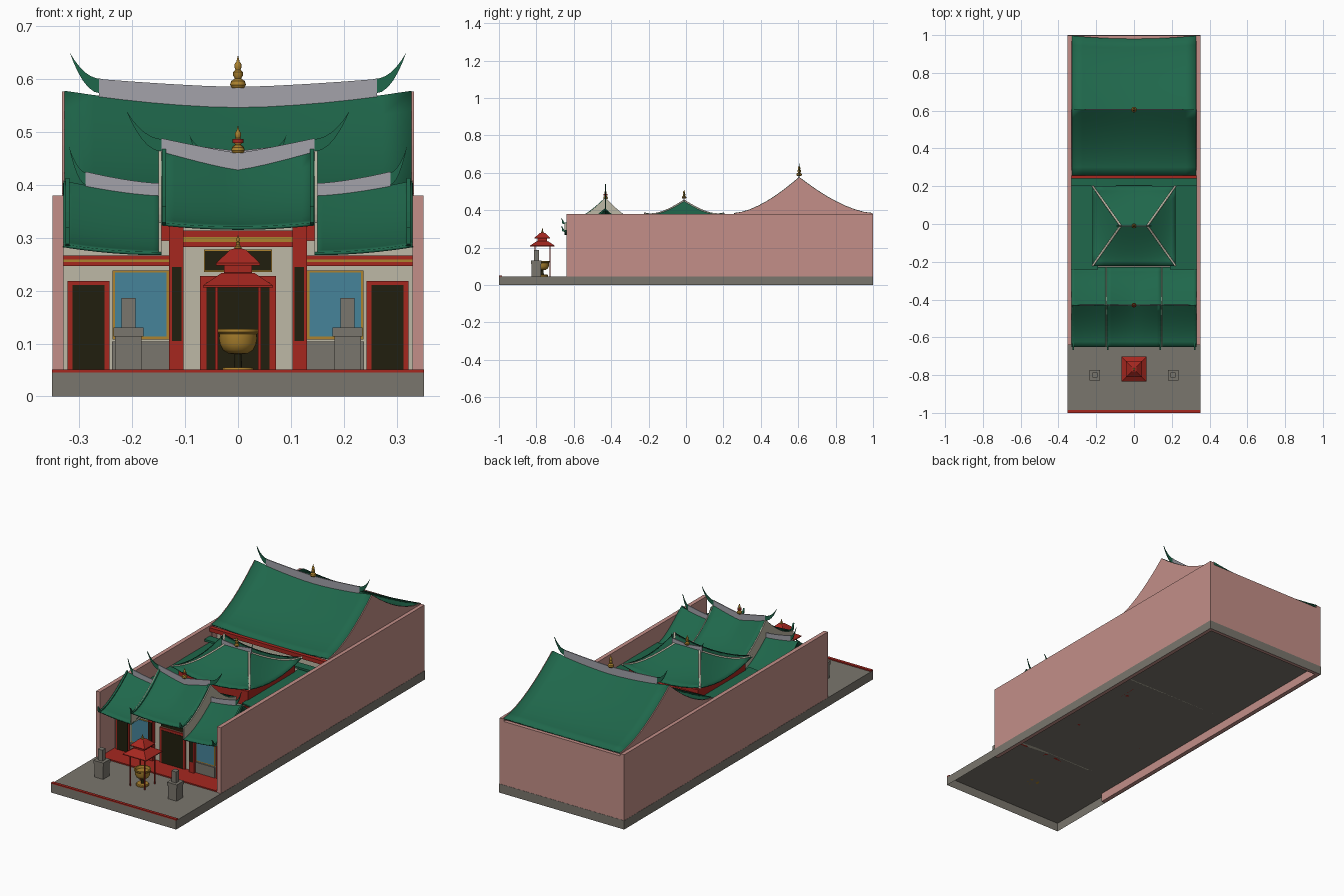
import bpy, bmesh, math
from mathutils import Vector

if "Cube" in bpy.data.objects:
    bpy.data.objects.remove(bpy.data.objects["Cube"], do_unlink=True)


def material(name, rgb):
    m = bpy.data.materials.new(name)
    m.use_nodes = True
    lin = [(c / 255 / 12.92) if c < 11 else ((c / 255 + 0.055) / 1.055) ** 2.4 for c in rgb]
    m.diffuse_color = (*lin, 1)
    m.node_tree.nodes["Principled BSDF"].inputs["Base Color"].default_value = (*lin, 1)
    return m


GREEN = material("roof green", (31, 103, 75))
RED = material("lacquer red", (166, 39, 31))
BEIGE = material("plaster beige", (190, 184, 166))
PINK = material("wall pink", (195, 143, 136))
STONE = material("stone grey", (122, 118, 109))
PALE = material("ridge pale grey", (163, 162, 170))
GOLD = material("gold", (172, 130, 46))
BLUE = material("window blue", (70, 132, 154))
DARK = material("opening dark", (33, 31, 14))
smooth = []


def add(name, bm, mat, soft=False):
    bmesh.ops.remove_doubles(bm, verts=bm.verts, dist=1e-5)
    bmesh.ops.recalc_face_normals(bm, faces=bm.faces)
    me = bpy.data.meshes.new(name)
    bm.to_mesh(me)
    bm.free()
    me.materials.append(mat)
    ob = bpy.data.objects.new(name, me)
    bpy.context.collection.objects.link(ob)
    if soft:
        smooth.append(ob)
    return ob


def box(name, x, y, z, mat, hollow=False):
    """Box from (min, max) pairs; a hollow one is open underneath."""
    bm = bmesh.new()
    bmesh.ops.create_cube(bm, size=1)
    for v in bm.verts:
        v.co = [a + (b - a) * (c + 0.5) for (a, b), c in zip((x, y, z), v.co)]
    if hollow:
        bm.normal_update()
        bmesh.ops.delete(bm, geom=[f for f in bm.faces if f.normal.z < -.5], context="FACES_ONLY")
    return add(name, bm, mat)


def pair(name, x, y, z, mat):
    """Box on the left and its mirror on the right."""
    box("left_" + name, x, y, z, mat)
    box("right_" + name, (-x[1], -x[0]), y, z, mat)


def plate(name, pts, axis, at, thick, mat):
    """Outline extruded along x (points are y, z) or along y (points are x, z)."""
    bm = bmesh.new()
    place = (lambda p, d: (d, *p)) if axis == "x" else (lambda p, d: (p[0], d, p[1]))
    f = bm.faces.new([bm.verts.new(place(p, at - thick / 2)) for p in pts])
    ext = bmesh.ops.extrude_face_region(bm, geom=[f])["geom"]
    step = Vector((thick, 0, 0) if axis == "x" else (0, thick, 0))
    bmesh.ops.translate(bm, vec=step, verts=[g for g in ext if isinstance(g, bmesh.types.BMVert)])
    return add(name, bm, mat)


def loft(name, rings, mat, closed=True, soft=True):
    bm = bmesh.new()
    vs = [[bm.verts.new(p) for p in r] for r in rings]
    n = len(rings[0])
    for a, b in zip(vs, vs[1:]):
        for i in range(n if closed else n - 1):
            j = (i + 1) % n
            bm.faces.new((a[i], a[j], b[j], b[i]))
    return add(name, bm, mat, soft)


def lathe(name, profile, x, y, z, mat, sides=16):
    turns = [math.tau * i / sides for i in range(sides)]
    return loft(name, [[(x + r * math.cos(a), y + r * math.sin(a), z + h) for a in turns]
                       for r, h in profile], mat)


def finial(name, y, z, s):
    shape = [(0, 0), (.012, 0), (.015, .006), (.013, .013), (.006, .018), (.009, .023), (.009, .03),
             (.005, .034), (.007, .04), (.006, .046), (.003, .05), (0, .062)]
    lathe(name, [(r * s, h * s) for r, h in shape], 0, y, z, GOLD)


def thicken(ob, t):
    m = ob.modifiers.new("thickness", "SOLIDIFY")
    m.thickness = t
    m.offset = 0


def slope(top, eave, t, p=1.6):
    return eave + (top - eave) * (1 - t) ** p


def roof(name, xs, ys, top, eave, flare=0):
    """Sagging two-sided roof; ys = front eave, ridge, back eave; top and eave depend on x."""
    front, mid, back = ys
    cols = []
    for i in range(13):
        x = xs[0] + (xs[1] - xs[0]) * i / 12
        col = []
        for k in range(-8, 9):
            t = abs(k) / 8
            far = front if k < 0 else back + (flare * ((x / .33) ** 2 - 1) if k > 0 else 0)
            col.append((x, mid + (far - mid) * t, slope(top(x), eave(x), t)))
        cols.append(col)
    thicken(loft(name, cols, GREEN, closed=False), .006)


def profile(ys, top, eave, rise=0.0):
    front, mid, back = ys
    return [(mid + ((front if k < 0 else back) - mid) * abs(k) / 8,
             slope(top, eave, abs(k) / 8) + rise) for k in range(-8, 9)]


def gable(name, x, ys, top, eave, low, mat):
    plate(name, [(ys[0], low)] + profile(ys, top, eave, .004) + [(ys[2], low)], "x", x, .005, mat)


def ridge(name, xs, y, low, high):
    pts = [xs[0] + (xs[1] - xs[0]) * i / 8 for i in range(9)]
    plate(name, [(x, low(x)) for x in pts] + [(x, high(x)) for x in reversed(pts)], "y", y, .005, PALE)


def horn(name, side, x, z, dx, dz, root, y):
    """Upswept crescent at a ridge end."""
    ts = [i / 6 for i in range(7)]
    outer = [(x + dx * t ** .75, z - root + (dz + root) * t ** 1.7) for t in ts]
    inner = [(x + dx * t ** .9, z + dz * t ** 2) for t in ts[:-1]]
    plate(name, [(side * a, b) for a, b in outer + inner[::-1]], "y", y, .004, GREEN)


def rib(name, x, ys, top, eave):
    """Raised verge on the front slope, with a curled tip."""
    line = profile(ys, top, eave)[:9]
    tip = [(ys[0] - .016, eave + .035), (ys[0] - .012, eave + .004)]
    plate(name, [(y, z + .008) for y, z in reversed(line)] + tip + line, "x", x, .008, GREEN)


# Platform, open underneath, and enclosing walls
box("platform", (-.352, .352), (-1, 1), (0, .045), STONE, hollow=True)
box("platform_front_trim", (-.352, .352), (-1, -.985), (.045, .051), RED)
box("porch_floor", (-.33, .33), (-.637, -.5), (.045, .051), RED)
pair("boundary_wall", (.33, .351), (-.64, .999), (.001, .38), PINK)
box("back_wall", (-.33, .33), (.98, .999), (.001, .368), PINK)

# Rear hall
YS = (.258, .605, .997)
rear_top = lambda x: .545 + .03 * (abs(x) / .33) ** 1.7
roof("rear_roof", (-.328, .328), YS, rear_top, lambda x: .37 + .012 * (x / .33) ** 2, .017)
ridge("rear_ridge", (-.263, .263), .605, rear_top, lambda x: .585 + .015 * (abs(x) / .263) ** 1.4)
finial("rear_finial", .605, .583, 1)
box("rear_eave_beam", (-.33, .33), (.24, .262), (.352, .372), RED)
box("rear_hall_front", (-.33, .33), (.3, .31), (.045, .37), BEIGE)
for s, side in ((1, "left"), (-1, "right")):
    horn(side + "_rear_horn", s, .255, .6, .063, .05, .028, .605)
    gable(side + "_rear_gable", s * .33, YS, .572, .38, .3, PINK)

# Courtyard galleries and hipped pavilion
for s, side in ((1, "left"), (-1, "right")):
    plate(side + "_gallery_roof", [(s * .19, .305), (s * .33, .29), (s * .33, .296), (s * .19, .311)],
          "y", 0, .48, GREEN)
box("gallery_back_roof", (-.33, .33), (.2, .245), (.318, .328), GREEN)
pair("gallery_wall", (.2, .208), (-.24, .24), (.045, .3), RED)
pair("pavilion_beam", (.18, .195), (-.2, .18), (.28, .356), RED)
for y in (-.2, .165):
    box("pavilion_cross_beam", (-.18, .18), (y, y + .015), (.28, .354), RED)
    pair("pavilion_post", (.18, .195), (y, y + .015), (.045, .28), RED)


def hip(t, u, v):
    """Point on the hipped roof: t runs ridge to eave, (u, v) around the square."""
    lift = .032 * t ** 3 * abs(u * v) ** 2
    return ((.07 + .15 * t) * u, -.01 + .212 * t * v, slope(.45, .35, t, 1.35) + lift)


edge = [i / 4 for i in range(-4, 4)]
around = [(e, -1) for e in edge] + [(1, e) for e in edge] + \
         [(-e, 1) for e in edge] + [(-1, -e) for e in edge]
thicken(loft("pavilion_roof", [[hip(i / 8, u, v) for u, v in around] for i in range(9)], GREEN), .006)
for u in (-1, 1):
    for v in (-1, 1):
        cu = bpy.data.curves.new("pavilion_hip", "CURVE")
        cu.dimensions = "3D"
        cu.bevel_depth, cu.bevel_resolution, cu.use_fill_caps = .006, 1, True
        sp = cu.splines.new("POLY")
        sp.points.add(8)
        for i, p in enumerate(sp.points):
            p.co = (*hip(i / 8, u, v), 1)
        cu.materials.append(BEIGE)
        bpy.context.collection.objects.link(bpy.data.objects.new("pavilion_hip", cu))
    horn("pavilion_horn", u, .068, .472, .024, .023, .016, -.01)
ridge("pavilion_ridge", (-.085, .085), -.01, lambda x: .445, lambda x: .464 + .01 * abs(x) / .085)
finial("pavilion_finial", -.01, .462, .8)

# Front hall roofs: raised centre and two lower wings
YF = (-.65, -.43, -.228)
mid_top = lambda x: .427 + .035 * (abs(x) / .145) ** 1.2
roof("centre_roof", (-.145, .145), YF, mid_top, lambda x: .318 + .008 * (x / .145) ** 2)
ridge("centre_ridge", (-.145, .145), -.43, mid_top, lambda x: .46 + .028 * (abs(x) / .145) ** 1.1)
finial("front_finial", -.43, .46, .85)
lathe("front_finial_band", [(0, 0), (.01, 0), (.01, .008), (0, .008)], 0, -.43, .479, RED)
wing_top = lambda x: .378 + .027 * ((abs(x) - .145) / .185) ** 1.5
wing_eave = lambda x: .27 + .015 * ((abs(x) - .145) / .185) ** 2
for s, side in ((1, "left"), (-1, "right")):
    roof(side + "_wing_roof", (s * .145, s * .33), YF, wing_top, wing_eave)
    ridge(side + "_wing_ridge", (s * .147, s * .288), -.43, wing_top,
          lambda x: .403 + .022 * ((abs(x) - .147) / .141) ** 1.5)
    horn(side + "_wing_horn", s, .282, .422, .038, .052, .024, -.43)
    horn(side + "_centre_horn", s, .138, .486, .073, .054, .024, -.43)
    gable(side + "_centre_gable", s * .1475, YF, .462, .325, .27, BEIGE)
    rib(side + "_centre_rib", s * .14, YF, .462, .325)
    rib(side + "_wing_rib", s * .322, YF, .405, .284)

# Facade set back under the eaves, layered outward from the wall face
F = -.52


def panel(name, x, z, mat, depth, both=True):
    (pair if both else box)(name, x, (F - depth, F + .005), z, mat)


pair("wing_wall", (.12, .33), (F, F + .02), (.045, .295), BEIGE)
box("centre_wall", (-.13, .13), (F, F + .02), (.045, .34), BEIGE)
box("front_hall_back", (-.33, .33), (-.27, -.255), (.045, .262), BEIGE)
panel("side_door_frame", (.243, .322), (.045, .218), RED, .006)
panel("side_door", (.252, .313), (.051, .211), DARK, .008)
panel("window_frame", (.13, .237), (.108, .238), GOLD, .004)
panel("window", (.135, .232), (.113, .234), BLUE, .006)
panel("plinth", (.13, .238), (.045, .104), STONE, .008)
panel("wing_beam", (.13, .33), (.247, .266), RED, .008)
panel("wing_beam_stripe", (.13, .33), (.254, .259), GOLD, .01)
panel("column", (.103, .13), (.045, .322), RED, .02)
panel("column_plaque", (.107, .125), (.105, .245), DARK, .022)
panel("centre_beam", (-.103, .103), (.283, .314), RED, .01, False)
panel("centre_beam_stripe", (-.103, .103), (.292, .301), GOLD, .012, False)
panel("sign_frame", (-.064, .064), (.235, .278), GOLD, .008, False)
panel("sign_board", (-.062, .062), (.238, .275), DARK, .01, False)
panel("main_door_frame", (-.072, .072), (.045, .228), RED, .008, False)
panel("main_door", (-.06, .06), (.051, .216), DARK, .01, False)

# Stone pillars on the forecourt
for part, half, z in (("base", .025, (.045, .115)), ("cap", .028, (.113, .13)), ("shaft", .013, (.13, .186))):
    pair("pillar_" + part, (.207 - half, .207 + half), (-.8 - half, -.8 + half), z, STONE)

# Incense shelter and burner
C = -.768
for y in (C - .042, C + .038):
    pair("shelter_post", (.038, .043), (y, y + .005), (.045, .215), RED)


def square_loft(name, profile_pts, mat):
    loft(name, [[(h * a, C + h * b, z) for a, b in ((-1, -1), (1, -1), (1, 1), (-1, 1))]
                for h, z in profile_pts], mat, soft=False)


square_loft("shelter_roof", [(0, .206), (.066, .206), (.066, .21), (.032, .233), (.026, .234), (.026, .248),
                             (.042, .248), (.042, .252), (.014, .278), (0, .281)], RED)
finial("shelter_finial", C, .278, .45)
lathe("burner_foot", [(0, 0), (.03, 0), (.03, .006), (.027, .01), (0, .01)], 0, C, .045, GOLD)
lathe("burner_stem", [(.008, 0), (.006, .03)], 0, C, .053, DARK)
lathe("burner_bowl", [(0, 0), (.018, .001), (.029, .008), (.035, .02), (.036, .038), (.04, .042), (.04, .048),
                      (.034, .048), (.03, .036), (0, .034)], 0, C, .08, GOLD, 24)

# Soften curved parts
bpy.ops.object.select_all(action="DESELECT")
for ob in smooth:
    ob.select_set(True)
bpy.context.view_layer.objects.active = smooth[0]
bpy.ops.object.shade_smooth_by_angle(angle=math.radians(35))
